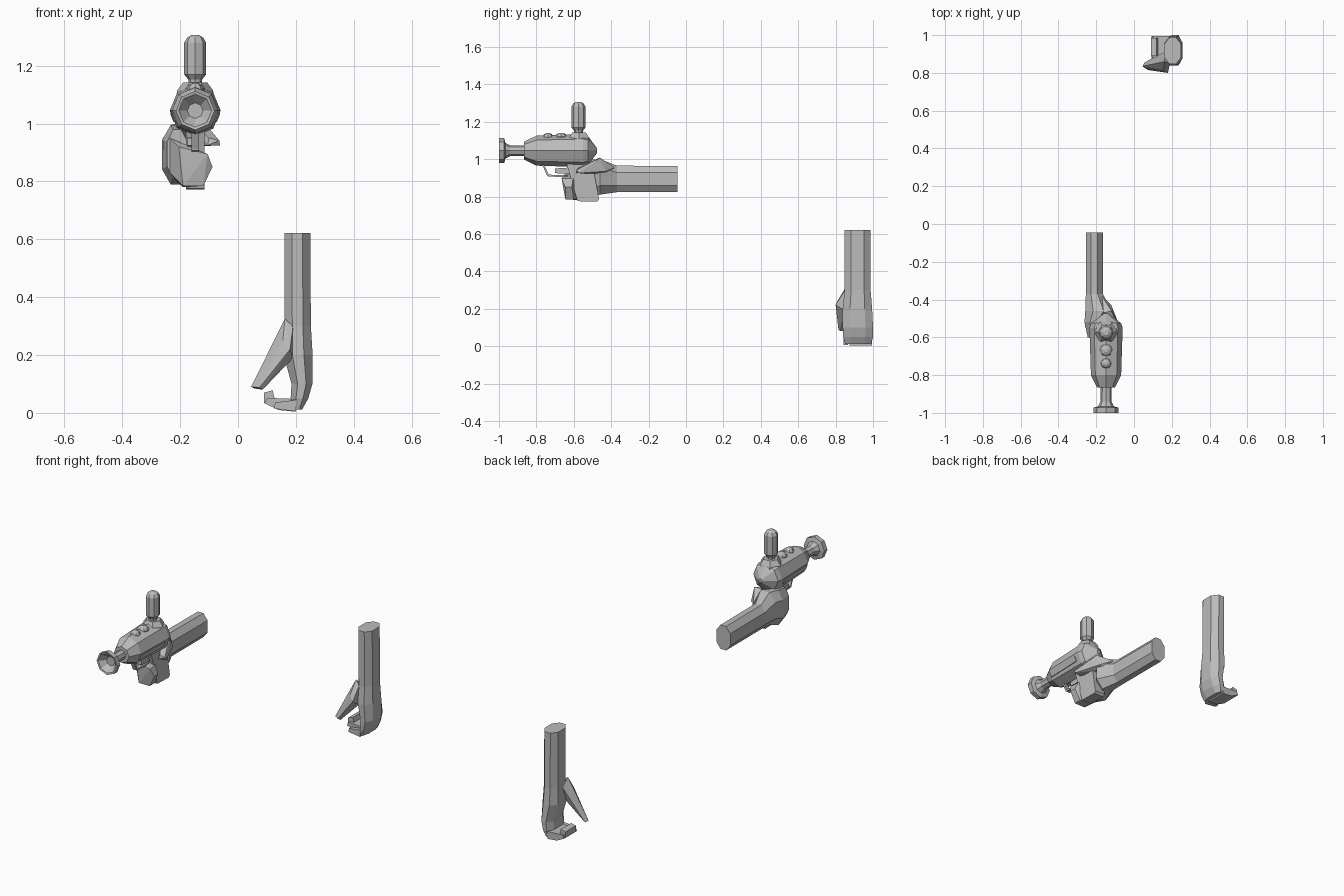
import bpy, bmesh, math
from mathutils import Vector

grey = bpy.data.materials.new("plain grey")
grey.diffuse_color = (0.5, 0.5, 0.5, 1)


def finish(name, bm):
    bmesh.ops.recalc_face_normals(bm, faces=bm.faces)
    me = bpy.data.meshes.new(name)
    bm.to_mesh(me)
    bm.free()
    me.materials.append(grey)
    ob = bpy.data.objects.new(name, me)
    bpy.context.collection.objects.link(ob)
    return ob


def skin(name, rings):
    """Bridge equal-length rings of points and cap both ends."""
    bm = bmesh.new()
    rows = [[bm.verts.new(p) for p in r] for r in rings]
    n = len(rows[0])
    for a, b in zip(rows, rows[1:]):
        for i in range(n):
            j = (i + 1) % n
            bm.faces.new((a[i], a[j], b[j], b[i]))
    bm.faces.new(rows[0])
    bm.faces.new(rows[-1])
    return finish(name, bm)


def lathe(name, axis, centre, profile, n=8):
    """Revolve (position, radius) pairs about a y or z axis."""
    rings = []
    for t, r in profile:
        ring = []
        for k in range(n):
            a = 2 * math.pi * k / n
            u, v = r * math.cos(a), r * math.sin(a)
            if axis == "y":
                ring.append((centre[0] + u, t, centre[1] + v))
            else:
                ring.append((centre[0] + u, centre[1] + v, t))
        rings.append(ring)
    return skin(name, rings)


def limb(name, axis, sections):
    """Loft chamfered rectangles (position, a0, a1, b0, b1)."""
    rings = []
    for t, a0, a1, b0, b1 in sections:
        ca, cb = (a1 - a0) * 0.3, (b1 - b0) * 0.25
        pts = [(a0 + ca, b0), (a1 - ca, b0), (a1, b0 + cb), (a1, b1 - cb),
               (a1 - ca, b1), (a0 + ca, b1), (a0, b1 - cb), (a0, b0 + cb)]
        rings.append([(a, t, b) if axis == "y" else (a, b, t) for a, b in pts])
    return skin(name, rings)


def hull(name, points):
    bm = bmesh.new()
    for p in points:
        bm.verts.new(p)
    res = bmesh.ops.convex_hull(bm, input=bm.verts)
    loose = [g for g in set(res["geom_interior"] + res["geom_unused"])
             if isinstance(g, bmesh.types.BMVert)]
    bmesh.ops.delete(bm, geom=loose, context="VERTS")
    bmesh.ops.dissolve_limit(bm, angle_limit=0.02, verts=bm.verts, edges=bm.edges)
    return finish(name, bm)


def slab(name, x0, x1, outline):
    """Extrude a convex (y, z) outline across x."""
    return hull(name, [(x, y, z) for x in (x0, x1) for y, z in outline])


CX, CZ = -0.148, 1.045

# Pistol barrel with cupped muzzle, and faceted body
lathe("muzzle", "y", (CX, CZ),
      [(-0.965, 0.027), (-0.998, 0.057), (-1.0, 0.067), (-0.972, 0.067),
       (-0.966, 0.042), (-0.94, 0.029), (-0.85, 0.028)])
lathe("gun_body", "y", (CX, CZ),
      [(-0.865, 0.048), (-0.80, 0.08), (-0.55, 0.088), (-0.525, 0.08), (-0.475, 0.012)])

# Long side panels on the lower flanks
for s, side in ((-1, "left"), (1, "right")):
    pts = []
    for y, r in ((-0.80, 0.080), (-0.58, 0.087)):
        for dz in (0.010, 0.040):
            x = r - 0.414 * dz
            pts += [(CX + s * (x + d), y, CZ - dz) for d in (-0.003, 0.004)]
    hull("panel_" + side, pts)

# Domed buttons along the top
for i, (y, r) in enumerate(((-0.738, 0.028), (-0.668, 0.034))):
    lathe("button_%d" % (i + 1), "z", (CX, y),
          [(1.09, r), (1.122, r), (1.133, r * 0.75), (1.14, r * 0.3)])

# Upright capsule on a hexagonal base
lathe("capsule_base", "z", (CX, -0.572),
      [(1.085, 0.066), (1.115, 0.062), (1.142, 0.042)], 6)
lathe("capsule", "z", (CX, -0.575),
      [(1.13, 0.022), (1.152, 0.024), (1.17, 0.038), (1.28, 0.038),
       (1.297, 0.028), (1.306, 0.014)])

# Grip, trigger guard and trigger finger
slab("grip", -0.18, -0.115,
     [(-0.64, 0.98), (-0.50, 0.98), (-0.465, 0.785), (-0.475, 0.772), (-0.58, 0.775)])
guard = [(-0.765, 0.975), (-0.738, 0.912), (-0.63, 0.908)]
for i, ((ya, za), (yb, zb)) in enumerate(zip(guard, guard[1:])):
    d = Vector((yb - ya, zb - za)).normalized() * 0.005
    slab("trigger_guard_%d" % (i + 1), CX - 0.013, CX + 0.013,
         [(ya - d.y, za + d.x), (ya + d.y, za - d.x),
          (yb - d.y, zb + d.x), (yb + d.y, zb - d.x)])
slab("trigger_finger", -0.175, -0.135,
     [(-0.70, 0.95), (-0.70, 0.925), (-0.62, 0.92), (-0.62, 0.955)])

# Arm and palm holding the pistol
limb("holding_arm", "y",
     [(-0.045, -0.255, -0.165, 0.823, 0.963), (-0.37, -0.255, -0.165, 0.823, 0.965),
      (-0.46, -0.258, -0.12, 0.81, 1.0), (-0.52, -0.262, -0.165, 0.79, 0.995),
      (-0.60, -0.245, -0.175, 0.81, 0.98)])
hull("holding_fingers",
     [(-0.26, -0.54, 0.94), (-0.255, -0.54, 0.84), (-0.235, -0.60, 0.95),
      (-0.235, -0.60, 0.83), (-0.205, -0.65, 0.92), (-0.19, -0.645, 0.785),
      (-0.12, -0.645, 0.785), (-0.105, -0.665, 0.895), (-0.088, -0.645, 0.85),
      (-0.09, -0.61, 0.85), (-0.11, -0.605, 0.895), (-0.12, -0.60, 0.785),
      (-0.19, -0.56, 0.78), (-0.19, -0.56, 0.93)])
hull("holding_thumb",
     [(-0.17, -0.38, 0.955), (-0.16, -0.47, 1.005), (-0.12, -0.46, 1.008),
      (-0.105, -0.48, 0.99), (-0.12, -0.43, 0.935), (-0.17, -0.42, 0.92),
      (-0.065, -0.585, 0.942), (-0.062, -0.575, 0.925), (-0.105, -0.585, 0.925),
      (-0.10, -0.58, 0.95)])

# Free hanging arm with palm
limb("free_arm", "z",
     [(0.622, 0.16, 0.25, 0.848, 0.987), (0.30, 0.16, 0.252, 0.848, 0.987),
      (0.20, 0.158, 0.258, 0.838, 0.995), (0.10, 0.185, 0.257, 0.838, 1.0),
      (0.05, 0.182, 0.243, 0.84, 1.0), (0.012, 0.188, 0.222, 0.85, 0.99)])
hull("free_thumb",
     [(0.162, 0.86, 0.325), (0.19, 0.85, 0.30), (0.16, 0.91, 0.28),
      (0.18, 0.80, 0.22), (0.155, 0.815, 0.25), (0.155, 0.88, 0.19),
      (0.19, 0.85, 0.19), (0.045, 0.835, 0.09), (0.055, 0.855, 0.085),
      (0.085, 0.825, 0.08), (0.075, 0.815, 0.088)])

# Curled fingers of the free hand
hull("free_index_finger",
     [(x, y, z) for y in (0.842, 0.866)
      for x, z in ((0.125, 0.015), (0.128, 0.036), (0.20, 0.045), (0.20, 0.005))])
hull("free_finger_middle",
     [(x, y, z) for y in (0.875, 0.995)
      for x, z in ((0.092, 0.033), (0.10, 0.052), (0.20, 0.048), (0.20, 0.004), (0.14, 0.01))])
hull("free_finger_tips",
     [(x, y, z) for y in (0.89, 0.985)
      for x, z in ((0.09, 0.035), (0.09, 0.07), (0.12, 0.078), (0.13, 0.035))])
